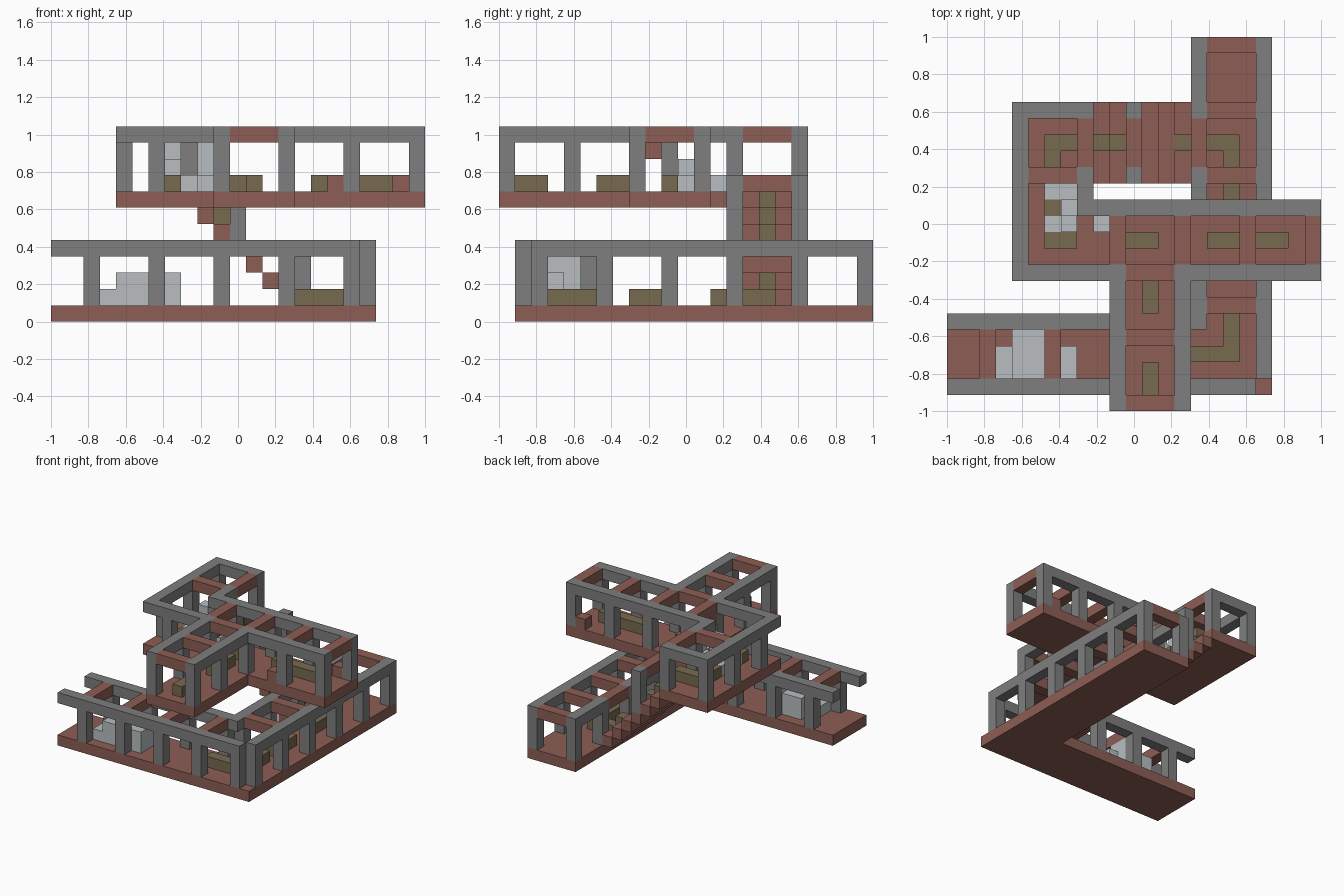
import bpy
import bmesh
from mathutils import Matrix, Vector

old = bpy.data.objects.get("Cube")
if old:
    bpy.data.objects.remove(old, do_unlink=True)

CELLS = 23                  # longest side in blocks
UNIT = 2 / CELLS
LOW, HIGH = 1, 8            # walking levels of the two storeys
ROOM = 3                    # clear height below the beams


def material(name, r, g, b):
    mat = bpy.data.materials.new(name)
    mat.use_nodes = True
    mat.diffuse_color = (r, g, b, 1)
    mat.node_tree.nodes["Principled BSDF"].inputs["Base Color"].default_value = (r, g, b, 1)
    return mat


brick = material("red brick", .27, .112, .09)
stone = material("grey stone", .21, .21, .21)
carpet = material("olive carpet", .185, .145, .08)
rubble = material("pale rubble", .48, .515, .53)


def build(name, mat, boxes):
    """One object from blocks given as (x, y, z, width, depth, height)."""
    bm = bmesh.new()
    for x, y, z, w, d, h in boxes:
        size = Vector((w, d, h))
        mid = Vector((x, y, z)) + size / 2 - Vector((CELLS / 2, CELLS / 2, 0))
        bmesh.ops.create_cube(bm, size=1, matrix=Matrix.Translation(mid * UNIT)
                              @ Matrix.Diagonal((size * UNIT).to_4d()))
    mesh = bpy.data.meshes.new(name)
    bm.to_mesh(mesh)
    bm.free()
    mesh.materials.append(mat)
    obj = bpy.data.objects.new(name, mesh)
    bpy.context.collection.objects.link(obj)


def pillars(spots, z):
    return [(x, y, z, 1, 1, ROOM) for x, y in spots]


def along_x(y, start, end, z):
    return (start, y, z + ROOM, end - start, 1, 1)


def along_y(x, start, end, z):
    return (x, start, z + ROOM, 1, end - start, 1)


def tall(spots, z):
    return [(x, y, z, 1, 1, h) for x, y, h in spots]


# Floors
build("lower_floor", brick, [(0, 1, 0, 20, 5, 1), (15, 6, 0, 5, 17, 1)])
build("upper_floor", brick, [(4, 8, 7, 19, 5, 1), (10, 0, 7, 5, 8, 1),
                             (4, 13, 7, 5, 6, 1)])

# Lower storey pillars, side beams and cross bars
bays = range(2, 23, 4)
spots = [(x, y) for x in bays if x < 15 for y in (1, 5)] + [(18, 1)]
spots += [(19, y) for y in bays] + [(15, y) for y in bays if y > 5]
build("lower_pillars", stone, pillars(spots, LOW))
build("lower_beams", stone, [
    along_x(1, 0, 19, LOW), along_x(5, 0, 16, LOW), along_y(19, 2, 23, LOW),
    along_y(15, 6, 15, LOW), along_y(15, 18, 23, LOW)])
build("lower_cross_bars", brick,
      [along_y(x, 2, 5, LOW) for x in bays if x < 15]
      + [along_x(y, 16, 19, LOW) for y in bays if y > 5]
      + [along_y(15, 15, 18, LOW)])

# Upper storey pillars, side beams and cross bars
spots = [(x, y) for x in bays if x > 9 for y in (8, 12)] + [(6, 8), (4, 10)]
spots += [(x, y) for x in (10, 14) for y in (0, 4)]
spots += [(x, y) for x in (4, 8) for y in (14, 18)]
build("upper_pillars", stone, pillars(spots, HIGH))
build("upper_beams", stone, [
    along_x(8, 4, 11, HIGH), along_x(8, 14, 23, HIGH), along_x(12, 8, 23, HIGH),
    along_y(10, 0, 8, HIGH), along_y(14, 0, 8, HIGH), along_y(4, 9, 19, HIGH),
    along_y(8, 13, 15, HIGH), along_x(18, 5, 9, HIGH)])
build("upper_cross_bars", brick,
      [along_y(x, 9, 12, HIGH) for x in bays if x > 9]
      + [along_x(y, 11, 14, HIGH) for y in (0, 4, 8)]
      + [along_x(14, 5, 8, HIGH), along_y(8, 15, 18, HIGH)])

# Staircase with an arch halfway
steps = [(9 + i, 6 - i) for i in range(6)]
build("stairs", brick, [(x, 14, z, 1, 5, 1) for x, z in steps])
build("stair_arch_posts", stone, [(11, y, 5, 1, 1, ROOM + 1) for y in (14, 18)])
build("stair_arch_bar", brick, [along_y(11, 15, 18, 5)])

# Carpets
build("stair_carpet", carpet,
      [(x, 16, z + 1, 1, 1, 1) for x, z in steps if x < 12 or x > 13])
build("lower_carpet", carpet, [
    (14, 3, LOW, 4, 1, 1), (17, 4, LOW, 1, 3, 1), (17, 8, LOW, 1, 3, 1),
    (17, 13, LOW, 1, 3, 1), (15, 16, LOW, 3, 1, 1)])
build("upper_carpet", carpet, [
    (x, 10, HIGH, w, 1, 1) for x, w in ((6, 2), (11, 2), (16, 5))] + [
    (12, 1, HIGH, 1, 2, 1), (12, 6, HIGH, 1, 3, 1), (6, 12, HIGH, 1, 1, 1),
    (6, 14, HIGH, 1, 2, 1), (6, 16, HIGH, 3, 1, 1)])

# Rubble heaps and loose bricks
build("lower_rubble", rubble, [
    (3, 2, LOW, 1, 2, 1), (4, 2, LOW, 2, 3, 2), (6, 3, LOW, 1, 2, ROOM),
    (6, 2, LOW, 1, 1, 2), (7, 2, LOW, 1, 2, 2)])
build("upper_rubble", rubble, tall(
    [(6, 11, 1), (7, 11, 2), (7, 12, 3), (6, 13, 1), (7, 13, 1),
     (8, 12, 1), (9, 12, 3), (9, 11, 1)], HIGH))
build("loose_bricks", brick,
      tall([(17, 8, 1), (21, 12, 1)], HIGH) + tall([(10, 9, 1)], HIGH + 2))
